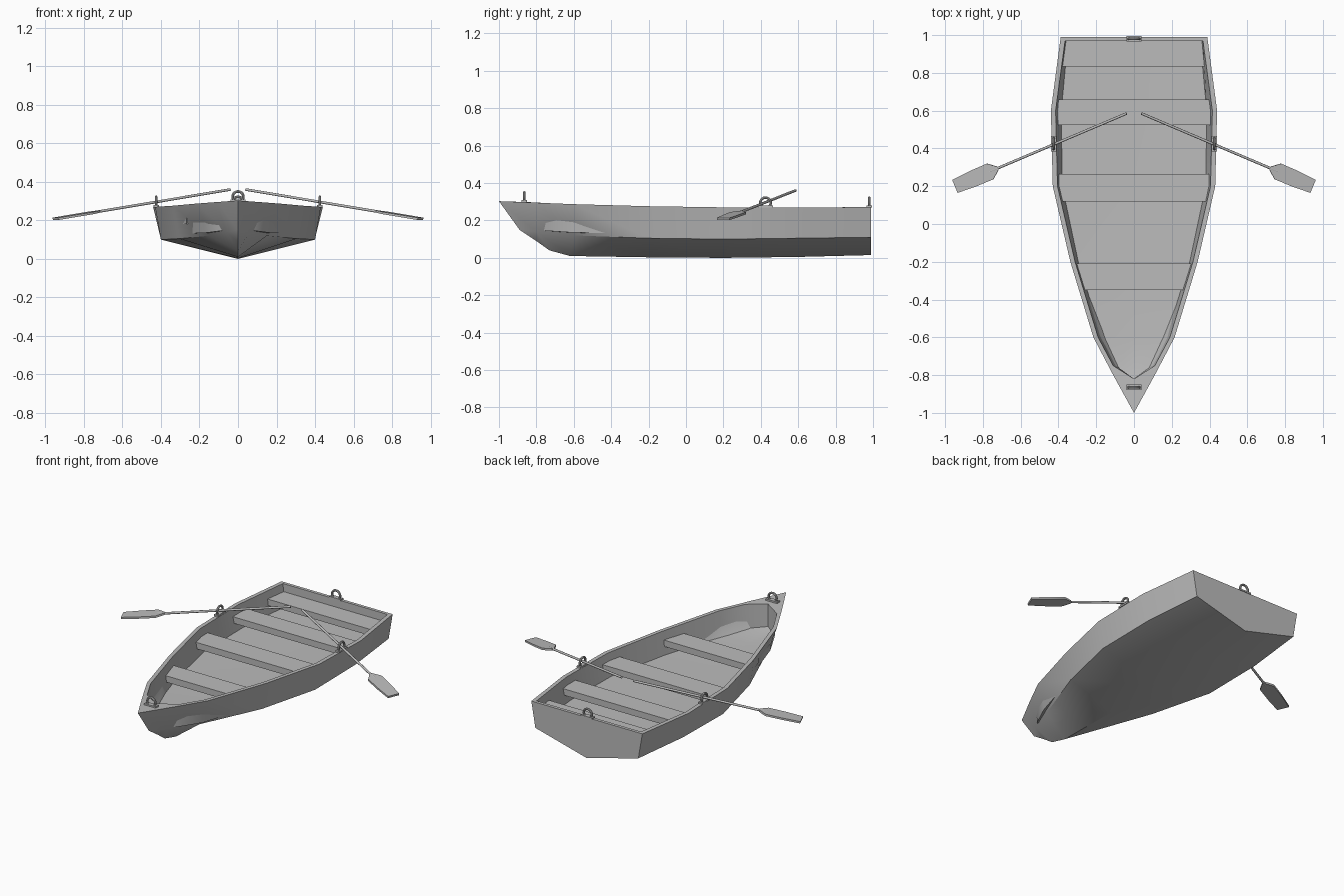
import bpy, bmesh
from math import radians, pi
from mathutils import Vector, Matrix

if "Cube" in bpy.data.objects:
    bpy.data.objects.remove(bpy.data.objects["Cube"])

paint = bpy.data.materials.new("light_grey")
paint.use_nodes = True
paint.diffuse_color = (0.5, 0.5, 0.5, 1)
paint.node_tree.nodes["Principled BSDF"].inputs["Base Color"].default_value = (0.5, 0.5, 0.5, 1)


def finish(name, bm, angle=None):
    bmesh.ops.remove_doubles(bm, verts=bm.verts, dist=0.0005)
    bmesh.ops.recalc_face_normals(bm, faces=bm.faces)
    mesh = bpy.data.meshes.new(name)
    bm.to_mesh(mesh)
    bm.free()
    mesh.materials.append(paint)
    ob = bpy.data.objects.new(name, mesh)
    bpy.context.collection.objects.link(ob)
    if angle:
        bpy.ops.object.select_all(action='DESELECT')
        bpy.context.view_layer.objects.active = ob
        ob.select_set(True)
        bpy.ops.object.shade_smooth_by_angle(angle=radians(angle))
    return ob


# Hull stations, stern to bow
KEEL = [(0, .99, .015), (0, .6, .005), (0, .2, 0), (0, -.2, .003),
        (0, -.62, .01), (0, -.73, .04), (0, -.8, .09)]
CHINE = [(.36, .99, .11), (.40, .6, .105), (.40, .2, .10), (.305, -.2, .105),
         (.15, -.6, .12), (.06, -.8, .14), (0, -.89, .15)]
RIM = [(.388, .99, .272), (.44, .6, .268), (.43, .2, .27), (.337, -.2, .276),
       (.215, -.6, .287), (.11, -.8, .295), (0, -1, .303)]
INNER = [(.365, .97, .272), (.415, .6, .268), (.405, .2, .27), (.312, -.2, .276),
         (.19, -.6, .287), (.11, -.75, .293), (0, -.82, .297)]
FLOOR = [(.35, .97, .13), (.385, .6, .13), (.38, .2, .13), (.295, -.2, .13),
         (.17, -.6, .135), (.095, -.75, .145), (0, -.82, .155)]


def build_hull():
    bm = bmesh.new()
    rings = []
    for keel, chine, rim, inner, floor in zip(KEEL, CHINE, RIM, INNER, FLOOR):
        half = [chine, rim, inner, floor]
        mid = (0, floor[1], floor[2] - .005 * (floor[0] > 0))
        loop = [keel] + half + [mid] + [(-x, y, z) for x, y, z in reversed(half)]
        rings.append([bm.verts.new(p) for p in loop])
    n = len(rings[0])
    for a, b in zip(rings, rings[1:]):
        for i in range(n):
            j = (i + 1) % n
            bm.faces.new((a[i], a[j], b[j], b[i]))
    # Transom: outside, top edge and inside
    s = rings[0]
    for ids in ((0, 1, 2, 8, 9), (2, 3, 7, 8), (3, 4, 5, 6, 7)):
        bm.faces.new([s[i] for i in ids])
    finish("hull", bm, 45)


def inner_width(y):
    for (xa, ya, _), (xb, yb, _) in zip(INNER, INNER[1:]):
        if yb <= y <= ya:
            return xa + (xb - xa) * (ya - y) / (ya - yb)
    return INNER[0][0]


def prism(bm, outline, thickness):
    # Flat outline extruded along +z
    face = bm.faces.new([bm.verts.new((x, y, 0)) for x, y in outline])
    new = bmesh.ops.extrude_face_region(bm, geom=[face])["geom"]
    bmesh.ops.translate(bm, verts=[v for v in new if isinstance(v, bmesh.types.BMVert)],
                        vec=(0, 0, thickness))


def build_seat(name, front, back):
    a, b = inner_width(front), inner_width(back)
    bm = bmesh.new()
    prism(bm, [(-a, front), (a, front), (b, back), (-b, back)], .04)
    bmesh.ops.translate(bm, verts=bm.verts, vec=(0, 0, .182))
    finish(name, bm)


def build_ring(name, location, turn):
    # Ring standing on a small base plate
    bm = bmesh.new()
    major, minor, steps, sides = .028, .007, 20, 8
    grid = []
    for i in range(steps):
        spin = Matrix.Rotation(2 * pi * i / steps, 3, 'Y')
        grid.append([bm.verts.new(spin @ (Vector((major, 0, 0))
                     + Matrix.Rotation(2 * pi * k / sides, 3, 'Y').col[0].xzy * minor)
                     + Vector((0, 0, .022))) for k in range(sides)])
    for i in range(steps):
        a, b = grid[i], grid[(i + 1) % steps]
        for k in range(sides):
            m = (k + 1) % sides
            bm.faces.new((a[k], a[m], b[m], b[k]))
    plate = Matrix.Translation((0, 0, .003)) @ Matrix.Diagonal((.08, .028, .01, 1))
    bmesh.ops.create_cube(bm, size=1, matrix=plate)
    ob = finish(name, bm, 40)
    ob.location = location
    ob.rotation_euler.z = turn


def build_oar(name, side):
    grip = Vector((.04 * side, .585, .36))
    neck = Vector((.72 * side, .296, .246))
    along = (neck - grip).normalized()
    across = Vector((0, 0, 1)).cross(along).normalized()
    frame = Matrix((along, across, along.cross(across))).transposed().to_4x4()
    length = (neck - grip).length
    bm = bmesh.new()
    # Blade outline, local x along the oar
    half = [(0, .008), (.045, .045), (.15, .044), (.25, .037)]
    prism(bm, half + [(x, -y) for x, y in reversed(half)], .012)
    bmesh.ops.translate(bm, verts=bm.verts, vec=(length, 0, -.006))
    shaft = Matrix.Translation(((length + .05) / 2, 0, 0)) @ Matrix.Rotation(pi / 2, 4, 'Y')
    bmesh.ops.create_cone(bm, cap_ends=True, segments=10, radius1=.007, radius2=.007,
                          depth=length + .05, matrix=shaft)
    bmesh.ops.transform(bm, matrix=Matrix.Translation(grip) @ frame, verts=bm.verts)
    finish(name, bm, 40)


build_hull()
for name, front, back in (("bow_seat", -.35, -.21), ("rowing_seat", .12, .265),
                          ("rear_seat", .525, .66), ("stern_seat", .835, .975)):
    build_seat(name, front, back)
for label, side in (("left", 1), ("right", -1)):
    build_oar(label + "_oar", side)
    build_ring(label + "_oarlock", (.425 * side, .425, .272), pi / 2)
build_ring("bow_ring", (0, -.865, .30), 0)
build_ring("stern_ring", (0, .98, .272), 0)
